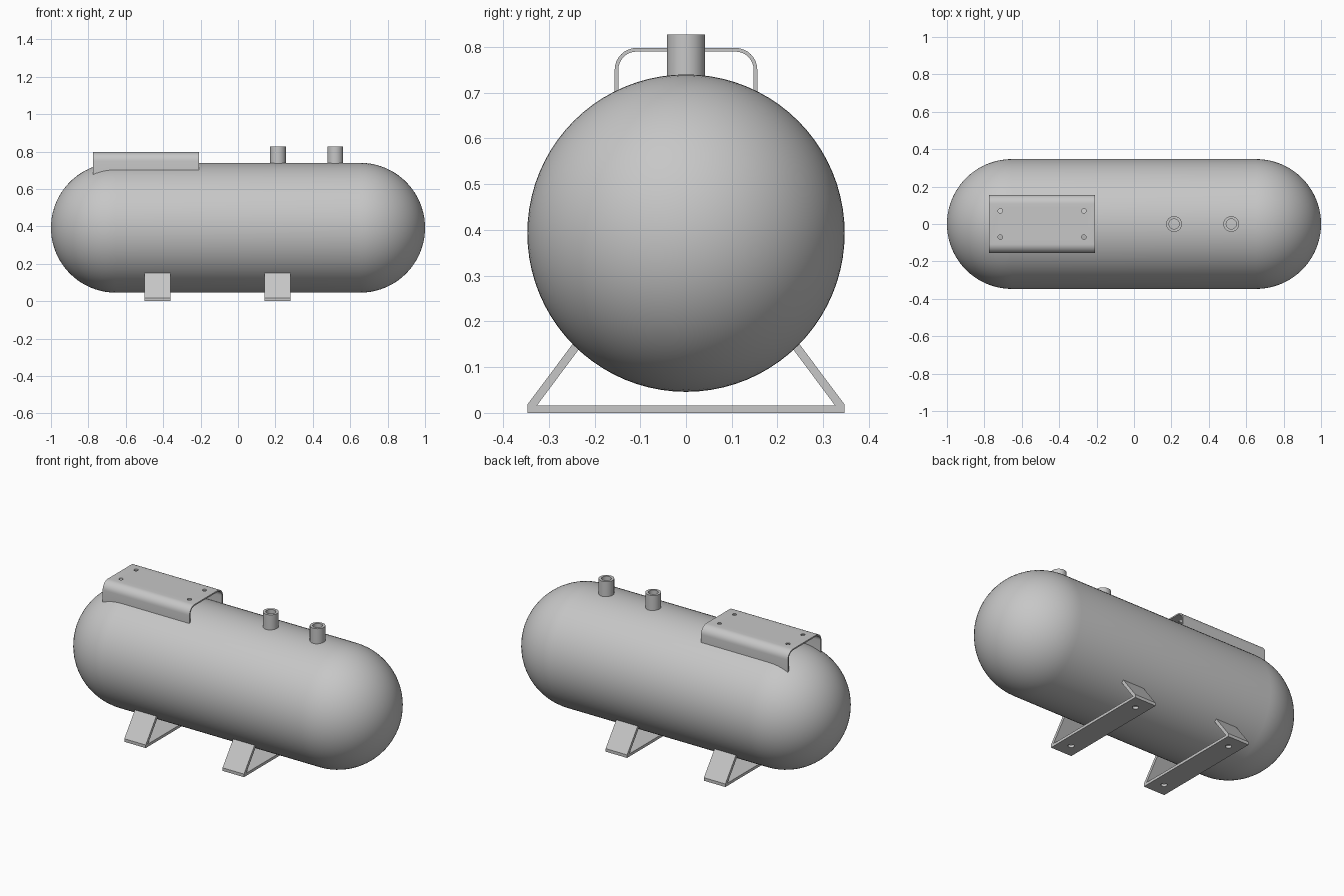
import bpy
import bmesh
from math import pi, sin, cos
from mathutils import Matrix, Vector

if "Cube" in bpy.data.objects:
    bpy.data.objects.remove(bpy.data.objects["Cube"], do_unlink=True)

R, CZ, HALF = 0.347, 0.393, 0.653   # tank radius, axis height, half straight length

steel = bpy.data.materials.new("grey_steel")
steel.use_nodes = True
colour = (0.57, 0.57, 0.57, 1)
steel.diffuse_color = colour
steel.node_tree.nodes["Principled BSDF"].inputs["Base Color"].default_value = colour


def finish(bm, name):
    bmesh.ops.remove_doubles(bm, verts=bm.verts, dist=1e-5)
    bmesh.ops.recalc_face_normals(bm, faces=bm.faces)
    mesh = bpy.data.meshes.new(name)
    bm.to_mesh(mesh)
    bm.free()
    mesh.materials.append(steel)
    obj = bpy.data.objects.new(name, mesh)
    bpy.context.collection.objects.link(obj)
    return obj


def activate(obj):
    bpy.ops.object.select_all(action="DESELECT")
    obj.select_set(True)
    bpy.context.view_layer.objects.active = obj


def smooth(obj):
    activate(obj)
    bpy.ops.object.shade_smooth_by_angle(angle=pi / 6)


def lathe(name, points, axis, centre, steps, closed=False):
    bm = bmesh.new()
    verts = [bm.verts.new(p) for p in points]
    edges = [bm.edges.new(pair) for pair in zip(verts, verts[1:])]
    if closed:
        edges.append(bm.edges.new((verts[-1], verts[0])))
    bmesh.ops.spin(bm, geom=verts + edges, cent=centre, axis=axis,
                   angle=2 * pi, steps=steps, use_duplicate=False)
    return finish(bm, name)


def extrude_x(name, outline, x0, x1):
    bm = bmesh.new()
    face = bm.faces.new([bm.verts.new((x0, y, z)) for y, z in outline])
    new = bmesh.ops.extrude_face_region(bm, geom=[face])["geom"]
    bmesh.ops.translate(bm, vec=(x1 - x0, 0, 0),
                        verts=[v for v in new if isinstance(v, bmesh.types.BMVert)])
    return finish(bm, name)


def drill(name, places, radius, z):
    bm = bmesh.new()
    for x, y in places:
        bmesh.ops.create_cone(bm, cap_ends=True, segments=24, radius1=radius,
                              radius2=radius, depth=0.06,
                              matrix=Matrix.Translation((x, y, z)))
    obj = finish(bm, name)
    obj.hide_render = True
    return obj


def cut(obj, cutter, keep=False):
    mod = obj.modifiers.new("cut", "BOOLEAN")
    mod.operation, mod.solver, mod.object = "DIFFERENCE", "EXACT", cutter
    activate(obj)
    bpy.ops.object.modifier_apply(modifier=mod.name)
    if not keep:
        bpy.data.objects.remove(cutter, do_unlink=True)


# Tank: capsule turned about the long axis
quarter = [i * pi / 2 / 20 for i in range(21)]
right_cap = [(-HALF - R * cos(a), 0, CZ + R * sin(a)) for a in quarter]
profile = right_cap + [(-x, y, z) for x, y, z in reversed(right_cap)]
tank = lathe("tank", profile, (1, 0, 0), (0, 0, CZ), 80)

# Two pipe nozzles on top
for name, x in (("inner_nozzle", 0.214), ("outer_nozzle", 0.52)):
    ring = [(x + r, 0, z) for r, z in
            ((0.027, 0.7), (0.042, 0.7), (0.042, 0.827), (0.027, 0.827))]
    nozzle = lathe(name, ring, (0, 0, 1), (x, 0, 0), 40, closed=True)
    cut(nozzle, tank, keep=True)
    smooth(nozzle)

# Bent mounting plate with rounded shoulders and four bolt holes
W, TOP, BEND, T = 0.156, 0.798, 0.048, 0.008


def shoulder_path(offset):
    r = BEND - offset
    half = [(W - offset, 0.64)]
    half += [(W - BEND + r * cos(i * pi / 16), TOP - BEND + r * sin(i * pi / 16))
             for i in range(9)]
    return half + [(-y, z) for y, z in reversed(half)]


plate = extrude_x("mounting_plate", shoulder_path(0) + shoulder_path(T)[::-1], -0.775, -0.208)
cut(plate, tank, keep=True)
cut(plate, drill("plate_drill", [(x, y) for x in (-0.715, -0.268) for y in (-0.07, 0.07)],
                 0.012, TOP))
smooth(plate)

# Two support feet: flat base with slanted arms trimmed to the tank
outer = [(0.347, 0), (0.347, 0.018), (0.196, 0.22)]
inner = [(0.174, 0.22), (0.326, 0.016)]
half = outer + inner
outline = half + [(-y, z) for y, z in reversed(half)]
for name, x in (("right_foot", -0.43), ("left_foot", 0.212)):
    foot = extrude_x(name, outline, x - 0.07, x + 0.07)
    cut(foot, tank, keep=True)
    cut(foot, drill("foot_drill", [(x, -0.265), (x, 0.265)], 0.017, 0))
    smooth(foot)

smooth(tank)
